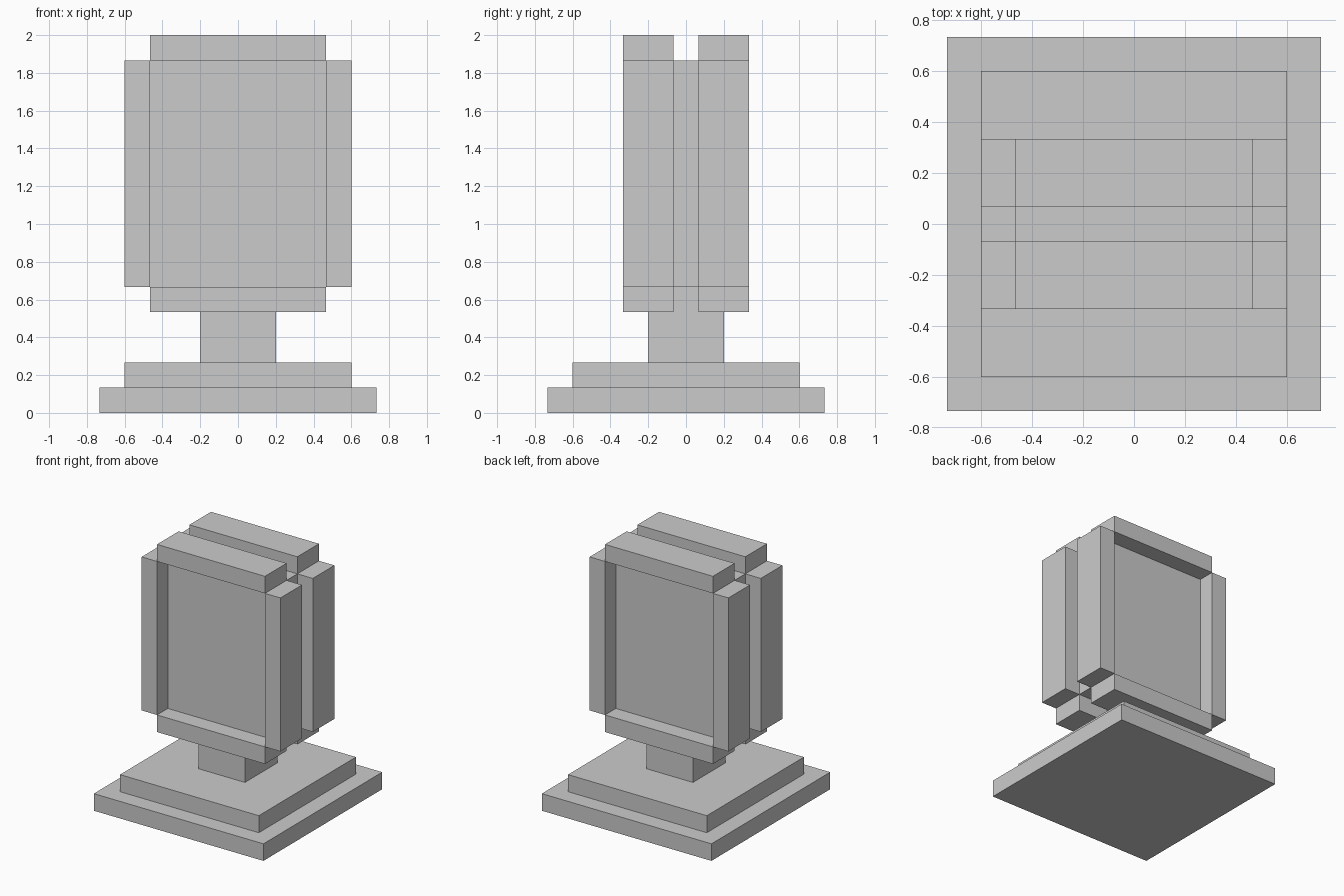
import bpy

if "Cube" in bpy.data.objects:
    bpy.data.objects.remove(bpy.data.objects["Cube"])

U = 2 / 15  # one block unit


def box(name, x, y, z):
    """Box spanning the given (min, max) ranges, in block units."""
    bpy.ops.mesh.primitive_cube_add(size=1, location=[sum(r) / 2 * U for r in (x, y, z)])
    ob = bpy.context.object
    ob.name = name
    ob.scale = [(r[1] - r[0]) * U for r in (x, y, z)]
    bpy.ops.object.transform_apply(location=True, rotation=False, scale=True)
    # Origin at the world centre so mirroring works about x = 0 and y = 0
    return ob


def mirror(ob, x=False, y=False):
    mod = ob.modifiers.new("Mirror", 'MIRROR')
    mod.use_axis = (x, y, False)
    mod.use_mirror_merge = False


# Stepped base and neck
box("base_plate", (-5.5, 5.5), (-5.5, 5.5), (0, 1))
box("base_step", (-4.5, 4.5), (-4.5, 4.5), (1, 2))
box("neck", (-1.5, 1.5), (-1.5, 1.5), (2, 5))

# Central panel, recessed on both faces
box("core_panel", (-3.5, 3.5), (-1.5, 1.5), (5, 14))

# Front and back frames, separated by a groove
mirror(box("frame_top_bar", (-3.5, 3.5), (-2.5, -0.5), (14, 15)), y=True)
mirror(box("frame_bottom_bar", (-3.5, 3.5), (-2.5, -0.5), (4, 5)), y=True)
mirror(box("frame_side_bar", (3.5, 4.5), (-2.5, -0.5), (5, 14)), x=True, y=True)
